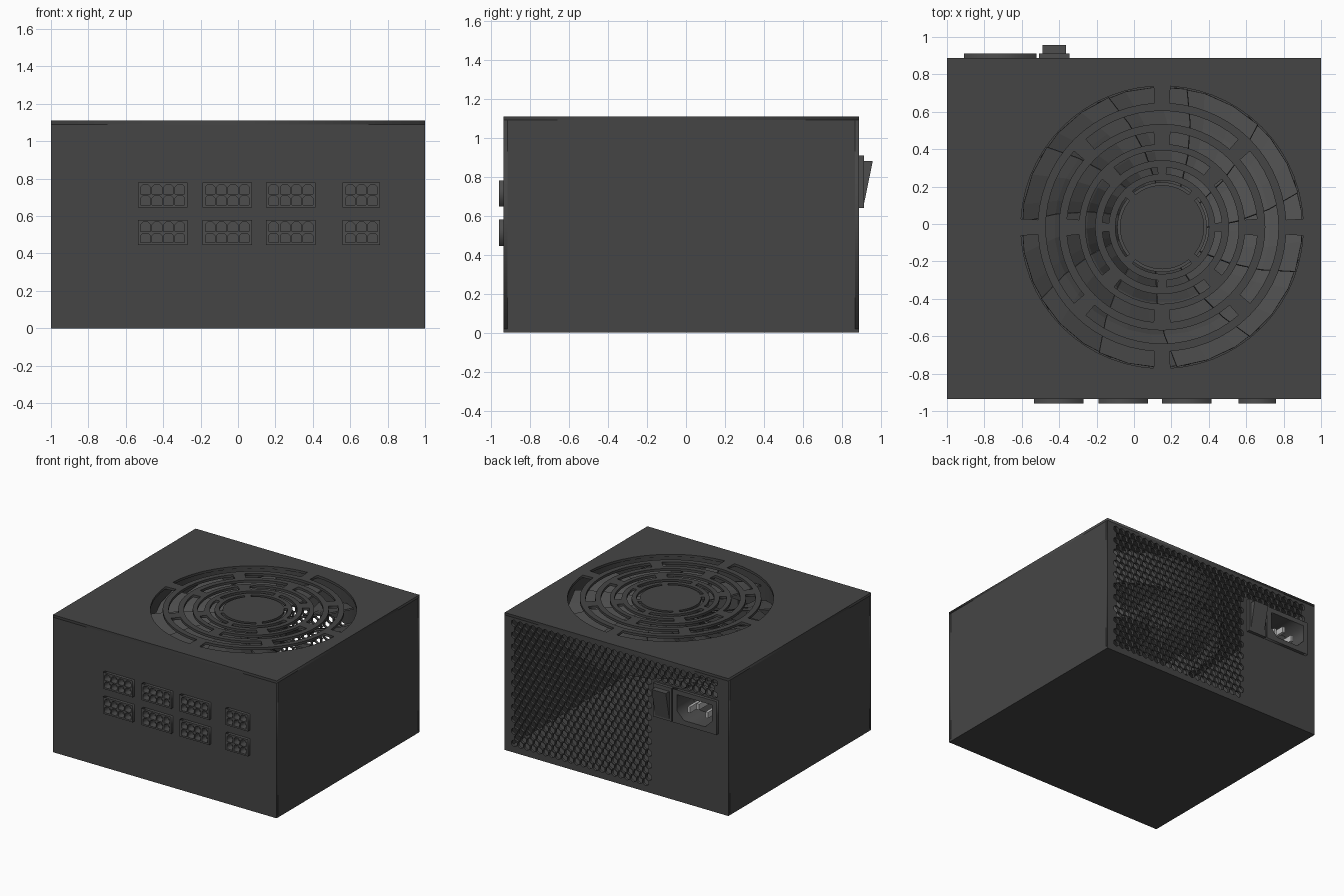
import bpy, bmesh, math
from mathutils import Matrix

if "Cube" in bpy.data.objects:
    bpy.data.objects.remove(bpy.data.objects["Cube"])

T = 0.02                       # sheet thickness
Y0, Y1, H = -0.935, 0.887, 1.11
UPRIGHT = Matrix.Rotation(math.pi / 2, 4, 'X')


def material(name, v):
    m = bpy.data.materials.new(name)
    m.diffuse_color = (v, v, v, 1)
    m.use_nodes = True
    m.node_tree.nodes["Principled BSDF"].inputs["Base Color"].default_value = m.diffuse_color
    return m


CASE = material("case_grey", 0.06)
PLASTIC = material("plastic_grey", 0.075)
METAL = material("pin_metal", 0.5)


def finish(name, bm, mat):
    bmesh.ops.recalc_face_normals(bm, faces=bm.faces[:])
    me = bpy.data.meshes.new(name)
    bm.to_mesh(me)
    bm.free()
    me.materials.append(mat)
    ob = bpy.data.objects.new(name, me)
    bpy.context.collection.objects.link(ob)
    return ob


def box(name, x0, x1, y0, y1, z0, z1, mat=CASE):
    bm = bmesh.new()
    m = Matrix.Translation(((x0 + x1) / 2, (y0 + y1) / 2, (z0 + z1) / 2)) @ \
        Matrix.Diagonal((x1 - x0, y1 - y0, z1 - z0, 1))
    bmesh.ops.create_cube(bm, size=1, matrix=m)
    return finish(name, bm, mat)


def sheet(name, loops, a, b, mat=CASE, upright=True):
    """Filled outline with holes, spanning a..b in y (upright) or in z (flat)."""
    cu = bpy.data.curves.new(name, 'CURVE')
    cu.dimensions, cu.fill_mode, cu.extrude = '2D', 'BOTH', (b - a) / 2
    for pts in loops:
        s = cu.splines.new('POLY')
        s.points.add(len(pts) - 1)
        for p, (x, y) in zip(s.points, pts):
            p.co = (x, y, 0, 1)
        s.use_cyclic_u = True
    tmp = bpy.data.objects.new(name + "_outline", cu)
    bpy.context.collection.objects.link(tmp)
    bpy.context.view_layer.update()
    me = bpy.data.meshes.new_from_object(tmp.evaluated_get(bpy.context.evaluated_depsgraph_get()))
    bpy.data.objects.remove(tmp)
    mid = (a + b) / 2
    me.transform(Matrix.Translation((0, mid, 0)) @ UPRIGHT if upright else Matrix.Translation((0, 0, mid)))
    bm = bmesh.new()
    bm.from_mesh(me)
    bmesh.ops.remove_doubles(bm, verts=bm.verts[:], dist=1e-5)
    return finish(name, bm, mat)


def rect(x0, x1, y0, y1):
    return [(x0, y0), (x1, y0), (x1, y1), (x0, y1)]


def arc_slot(cx, cy, r0, r1, a0, a1, n=14):
    ang = [a0 + (a1 - a0) * i / n for i in range(n + 1)]
    return [(cx + r1 * math.cos(a), cy + r1 * math.sin(a)) for a in ang] + \
           [(cx + r0 * math.cos(a), cy + r0 * math.sin(a)) for a in reversed(ang)]


# case walls
box("bottom_panel", -1, 1, Y0, Y1, 0, T)
box("left_panel", -1, -1 + T, Y0 + T, Y1 - T, T, H - T)
box("right_panel", 1 - T, 1, Y0 + T, Y1 - T, T, H - T)

# top panel with concentric fan slots, spokes alternating by 45 degrees
CX, CY = 0.15, -0.017
rings = [(.665, .755), (.552, .622), (.445, .51), (.358, .41), (.285, .32), (.225, .25)]
loops = [rect(-1, 1, Y0, Y1)]
for i, (r0, r1) in enumerate(rings):
    gap = math.asin(0.045 / r1) if i < 4 else math.asin(0.025 / r1)
    for k in range(4):
        a = (k + 0.5 * (i % 2)) * math.pi / 2
        loops.append(arc_slot(CX, CY, r0, r1, a + gap, a + math.pi / 2 - gap))
sheet("top_panel", loops, H - T, H, upright=False)

# fan: shroud, hub and pitched blades
full = [2 * math.pi * i / 48 for i in range(48)]
circle = lambda r: [(CX + r * math.cos(a), CY + r * math.sin(a)) for a in full]
sheet("fan_shroud", [circle(.79), circle(.765)], .82, H - T, upright=False)
sheet("fan_hub", [circle(.24)], .84, 1.06, PLASTIC, upright=False)
bm = bmesh.new()
BLADES, SEG = 11, 3
for b in range(BLADES):
    grid = []
    for j in range(4):
        r = .23 + .52 * j / 3
        row = []
        for s in range(SEG + 1):
            t = s / SEG
            a = 2 * math.pi * b / BLADES + math.radians(38) * t + .25 * j / 3
            row.append(bm.verts.new((CX + r * math.cos(a), CY + r * math.sin(a), 1.05 - .15 * t ** 1.3)))
        grid.append(row)
    for j in range(3):
        for s in range(SEG):
            bm.faces.new((grid[j][s], grid[j + 1][s], grid[j + 1][s + 1], grid[j][s + 1]))
blades = finish("fan_blades", bm, PLASTIC)
sol = blades.modifiers.new("thickness", 'SOLIDIFY')
sol.thickness = 0.012

# front panel and modular sockets
sockets = [(x0, x1, n, z0, z1) for z0, z1 in ((.647, .78), (.445, .58))
           for x0, x1, n in ((-.535, -.27, 4), (-.19, .075, 4), (.15, .415, 4), (.56, .76, 3))]
loops = [rect(-1, 1, T, H - T)]
for i, (x0, x1, n, z0, z1) in enumerate(sockets):
    loops.append(rect(x0 + .008, x1 - .008, z0 + .008, z1 - .008))
    cells = [rect(x0, x1, z0, z1)]
    px, pz = (x1 - x0 - .02) / n, (z1 - z0 - .016) / 2
    for c in range(n):
        for r in range(2):
            l, bt = x0 + .01 + c * px + .005, z0 + .008 + r * pz + .005
            w, h, k = px - .01, pz - .01, .012
            cells.append([(l, bt), (l + w, bt), (l + w, bt + h - k), (l + w - k, bt + h),
                          (l + k, bt + h), (l, bt + h - k)])
    sheet(f"cable_socket_{i + 1}", cells, -.96, Y0, PLASTIC)
    inner = [rect(x0 + .009, x1 - .009, z0 + .009, z1 - .009)] + cells[1:]
    sheet(f"cable_socket_sleeve_{i + 1}", inner, Y0, -.90, PLASTIC)
    box(f"cable_socket_floor_{i + 1}", x0, x1, -.90, -.88, z0, z1, PLASTIC)
sheet("front_panel", loops, Y0, Y0 + T)

# back panel with honeycomb vent and power inlet opening
loops = [rect(-1, 1, T, H - T), rect(-.885, -.545, .665, .89)]
P, R = 0.056, 0.0275
for row in range(21):
    z = .075 + row * P * .866
    for col in range(34):
        x = .915 - col * P - (P / 2 if row % 2 else 0)
        if x > -.29 or (z > .945 and x > -.89):
            loops.append([(x + R * math.sin(k * math.pi / 3), z + R * math.cos(k * math.pi / 3))
                          for k in range(6)])
sheet("back_panel", loops, Y1 - T, Y1)


# power inlet: bezel, recess and pins
def inlet(d):
    x0, x1, z0, z1, k = -.87 - d, -.56 + d, .68 - d, .872 + d, .06
    return [(x0 + k, z0), (x1 - k, z0), (x1, z0 + k), (x1, z1), (x0, z1), (x0, z0 + k)]


sheet("inlet_bezel", [rect(-.91, -.52, .64, .91), inlet(0)], Y1, .912, PLASTIC)
sheet("inlet_recess", [inlet(.012), inlet(0)], .70, Y1, PLASTIC)
sheet("inlet_floor", [inlet(.012)], .685, .70, PLASTIC)
for name, x, z in (("left", -.795, .755), ("middle", -.715, .80), ("right", -.635, .755)):
    box(f"inlet_pin_{name}", x - .011, x + .011, .70, .87, z - .024, z + .024, METAL)

# rocker switch: frame and wedge
box("switch_frame", -.508, -.345, Y1, .912, .64, .91, PLASTIC)
bm = bmesh.new()
prof = [(.90, .655), (.912, .655), (.958, .88), (.90, .88)]
face = bm.faces.new([bm.verts.new((-.49, y, z)) for y, z in prof])
ext = bmesh.ops.extrude_face_region(bm, geom=[face])
bmesh.ops.translate(bm, vec=(.127, 0, 0), verts=[v for v in ext["geom"] if isinstance(v, bmesh.types.BMVert)])
finish("switch_rocker", bm, PLASTIC)
